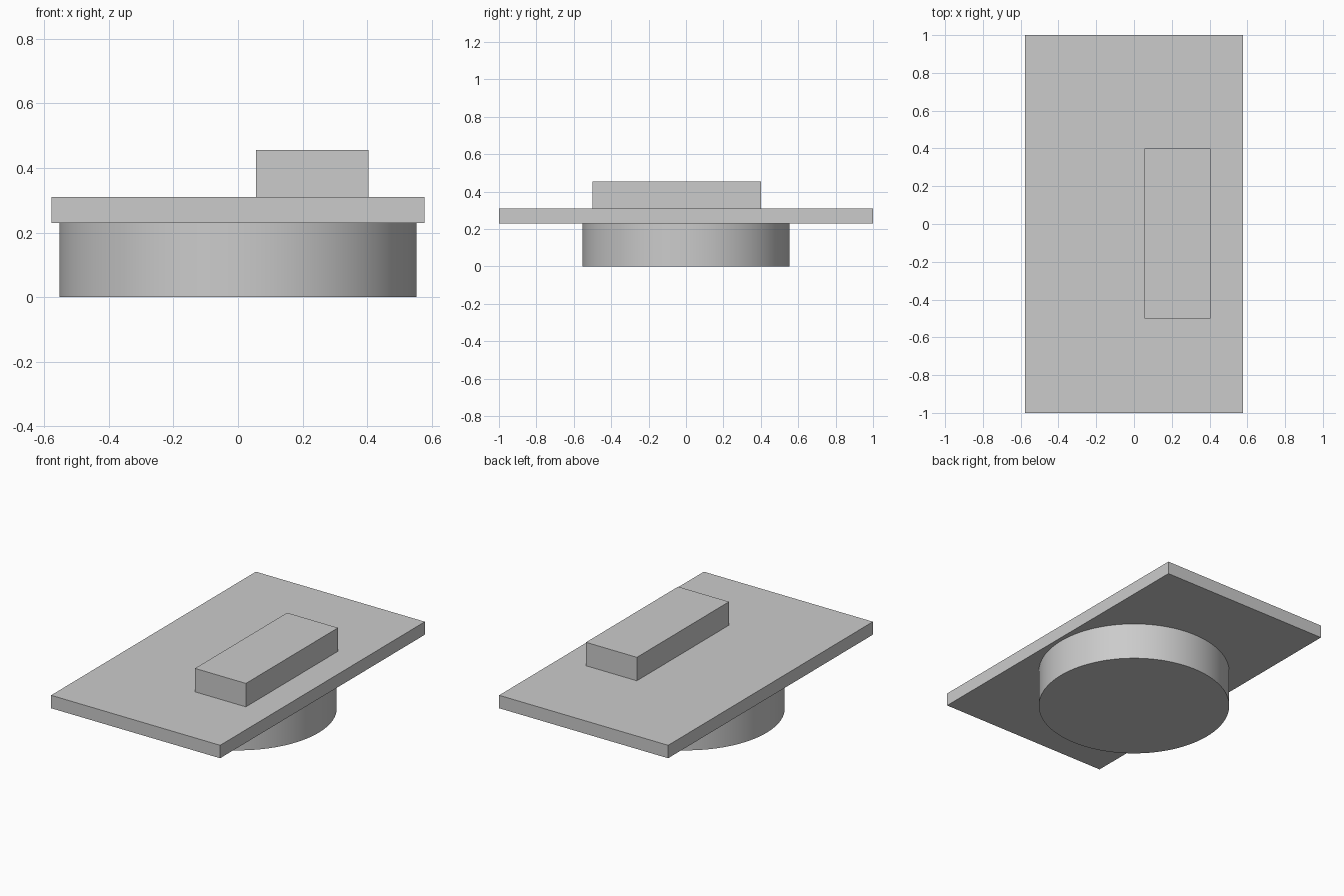
import bpy
import math

cube = bpy.data.objects.get("Cube")
if cube:
    bpy.data.objects.remove(cube, do_unlink=True)

# One plain grey for every part
grey = bpy.data.materials.new("light grey")
grey.use_nodes = True
color = (0.6, 0.6, 0.6, 1.0)
grey.diffuse_color = color
grey.node_tree.nodes["Principled BSDF"].inputs["Base Color"].default_value = color


def box(name, low, high):
    """Box spanning two opposite corners."""
    center = [(a + b) / 2 for a, b in zip(low, high)]
    bpy.ops.mesh.primitive_cube_add(size=1, location=center)
    obj = bpy.context.object
    obj.name = name
    obj.scale = [b - a for a, b in zip(low, high)]
    bpy.ops.object.transform_apply(location=False, rotation=False, scale=True)
    obj.data.materials.append(grey)
    return obj


BASE_TOP, PLATE_TOP, BLOCK_TOP = 0.23, 0.31, 0.455

# Round base
bpy.ops.mesh.primitive_cylinder_add(
    vertices=96, radius=0.553, depth=BASE_TOP, location=(0, 0, BASE_TOP / 2))
base = bpy.context.object
base.name = "round_base"
base.data.materials.append(grey)
bpy.ops.object.shade_smooth_by_angle(angle=math.radians(30))

# Flat rectangular plate
box("top_plate", (-0.578, -1, BASE_TOP), (0.578, 1, PLATE_TOP))

# Raised block, offset to the left
box("raised_block", (0.056, -0.5, PLATE_TOP), (0.404, 0.4, BLOCK_TOP))
